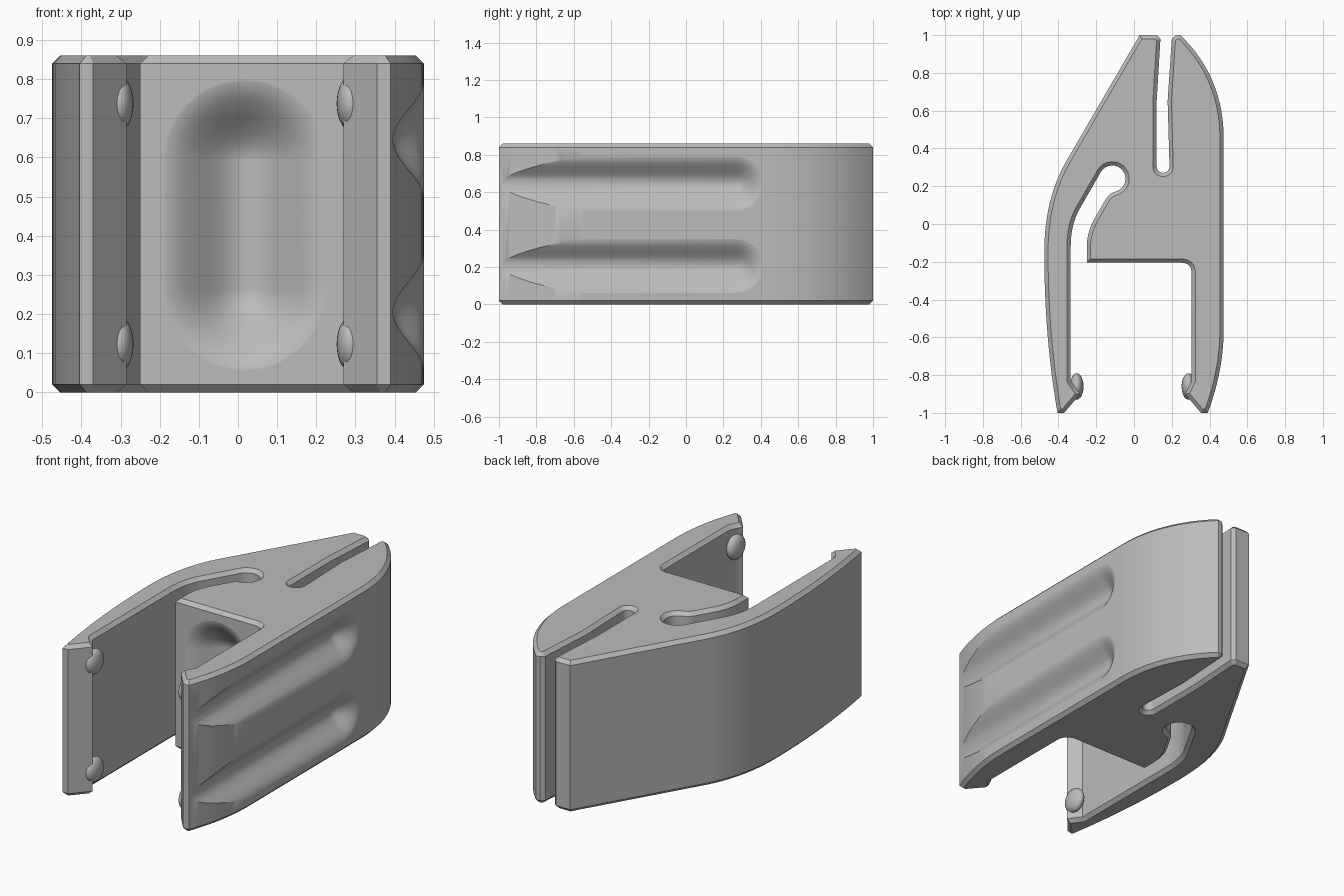
import bpy, bmesh
from math import sin, cos, pi, radians
from mathutils import Vector, Matrix

cube = bpy.data.objects.get("Cube")
if cube:
    bpy.data.objects.remove(cube, do_unlink=True)

HEIGHT, CHAMFER = 0.86, 0.02

grey = bpy.data.materials.new("plain grey")
grey.use_nodes = True
colour = (0.5, 0.5, 0.5, 1)
grey.diffuse_color = colour
grey.node_tree.nodes["Principled BSDF"].inputs["Base Color"].default_value = colour


def make_object(name, bm):
    bmesh.ops.recalc_face_normals(bm, faces=bm.faces)
    mesh = bpy.data.meshes.new(name)
    bm.to_mesh(mesh)
    bm.free()
    mesh.materials.append(grey)
    obj = bpy.data.objects.new(name, mesh)
    bpy.context.collection.objects.link(obj)
    return obj


def activate(obj):
    bpy.ops.object.select_all(action='DESELECT')
    obj.select_set(True)
    bpy.context.view_layer.objects.active = obj


def bend(a, b, c, n=12):
    """Quadratic curve from a to c, pulled towards b."""
    a, b, c = Vector(a), Vector(b), Vector(c)
    return [a.lerp(b, i / n).lerp(b.lerp(c, i / n), i / n) for i in range(n + 1)]


def arc(x, y, r, start, end, n=16):
    angles = [radians(start + (end - start) * i / n) for i in range(n + 1)]
    return [Vector((x + r * cos(t), y + r * sin(t))) for t in angles]


def line(*points):
    return [Vector(p) for p in points]


def inset(points, d):
    """Shrink a clockwise outline by d with mitred corners."""
    result = []
    for i, p in enumerate(points):
        e = (p - points[i - 1]).normalized()
        f = (points[(i + 1) % len(points)] - p).normalized()
        n1, n2 = Vector((e.y, -e.x)), Vector((f.y, -f.x))
        result.append(p + (n1 + n2) * d / (1 + n1.dot(n2)))
    return result


def loft(rings):
    """Skin closed rings of equal length and cap both ends."""
    bm = bmesh.new()
    loops = [[bm.verts.new(p) for p in ring] for ring in rings]
    for a, b in zip(loops, loops[1:]):
        for i in range(len(a)):
            bm.faces.new((a[i - 1], a[i], b[i], b[i - 1]))
    bm.faces.new(loops[0])
    bm.faces.new(loops[-1])
    return bm


# Clip outline, clockwise from the left arm tip
outline = (
    bend((-0.405, -1), (-0.475, -0.6), (-0.475, -0.15))          # left arm outside
    + bend((-0.475, -0.15), (-0.475, 0.13), (-0.36, 0.33))
    + line((0.03, 1), (0.12, 1), (0.14, 0.98), (0.12, 0.65))     # back left tip
    + arc(0.154, 0.305, 0.034, 180, 360)                         # back slot
    + line((0.178, 0.65), (0.2, 0.98), (0.22, 1))
    + bend((0.245, 1), (0.475, 0.78), (0.475, 0.45), 20)         # right side
    + bend((0.475, -0.55), (0.475, -0.78), (0.39, -1))
    + line((0.355, -1), (0.27, -0.9), (0.305, -0.83))            # right barb
    + bend((0.305, -0.26), (0.305, -0.205), (0.25, -0.205), 8)
    + line((-0.25, -0.205))
    + bend((-0.25, -0.12), (-0.25, -0.04), (-0.2, 0.045), 8)     # curved gap
    + bend((-0.15, 0.13), (-0.13, 0.165), (-0.097, 0.172), 4)
    + arc(-0.115, 0.24, 0.07, -75, 150)[1:]
    + bend((-0.285, 0.085), (-0.335, 0), (-0.335, -0.12))
    + line((-0.335, -0.83), (-0.285, -0.9), (-0.37, -1))         # left barb
)
clean = [p for i, p in enumerate(outline) if (p - outline[i - 1]).length > 1e-5]
small = inset(clean, CHAMFER)
body = make_object("clip_body", loft([
    [p.to_3d() + Vector((0, 0, z)) for p in ring]
    for ring, z in ((small, 0), (clean, CHAMFER),
                    (clean, HEIGHT - CHAMFER), (small, HEIGHT))]))


def scoop(name, origin, along, outward, half_length, radius, depth, n=14):
    """Cut a round-ended, soft-edged hollow into the body."""
    u, w = Vector(along), Vector(outward)
    v = w.cross(u)
    base = Vector(origin)

    def ring(r, h):
        ends = arc(half_length, 0, r, -90, 90, 20) + arc(-half_length, 0, r, 90, 270, 20)
        return [base + u * p.x + v * p.y + w * h for p in ends]

    rings = [ring(radius * max(k / n, 0.02),
                  0.001 - depth * cos(pi / 2 * k / n) ** 2) for k in range(n + 1)]
    rings.append(ring(radius, 0.2))
    cutter = make_object(name, loft(rings))
    cutter.hide_render = True
    mod = body.modifiers.new(name, 'BOOLEAN')
    mod.operation, mod.solver, mod.object = 'DIFFERENCE', 'EXACT', cutter
    activate(body)
    bpy.ops.object.modifier_apply(modifier=name)
    bpy.data.objects.remove(cutter, do_unlink=True)


# Finger grooves on the right side and the hollow in the front of the core
for z in (0.205, 0.645):
    scoop("finger_groove", (0.475, -0.57, z), (0, 1, 0), (1, 0, 0), 0.835, 0.155, 0.08)
scoop("core_hollow", (0.0175, -0.205, 0.4275), (0, 0, 1), (0, -1, 0), 0.165, 0.2175, 0.13)

activate(body)
bpy.ops.object.shade_smooth_by_angle(angle=radians(30))
body.modifiers.new("even_shading", 'WEIGHTED_NORMAL').keep_sharp = True

# Small rounded catches on the barbs
for side, x in (("left", 0.288), ("right", -0.303)):
    for level, z in (("lower", 0.123), ("upper", 0.738)):
        bm = bmesh.new()
        bmesh.ops.create_uvsphere(
            bm, u_segments=24, v_segments=14, radius=1,
            matrix=Matrix.Translation((x, -0.86, z)) @ Matrix.Diagonal((0.036, 0.07, 0.07, 1)))
        catch = make_object(f"{side}_{level}_catch", bm)
        activate(catch)
        bpy.ops.object.shade_smooth_by_angle(angle=radians(30))
